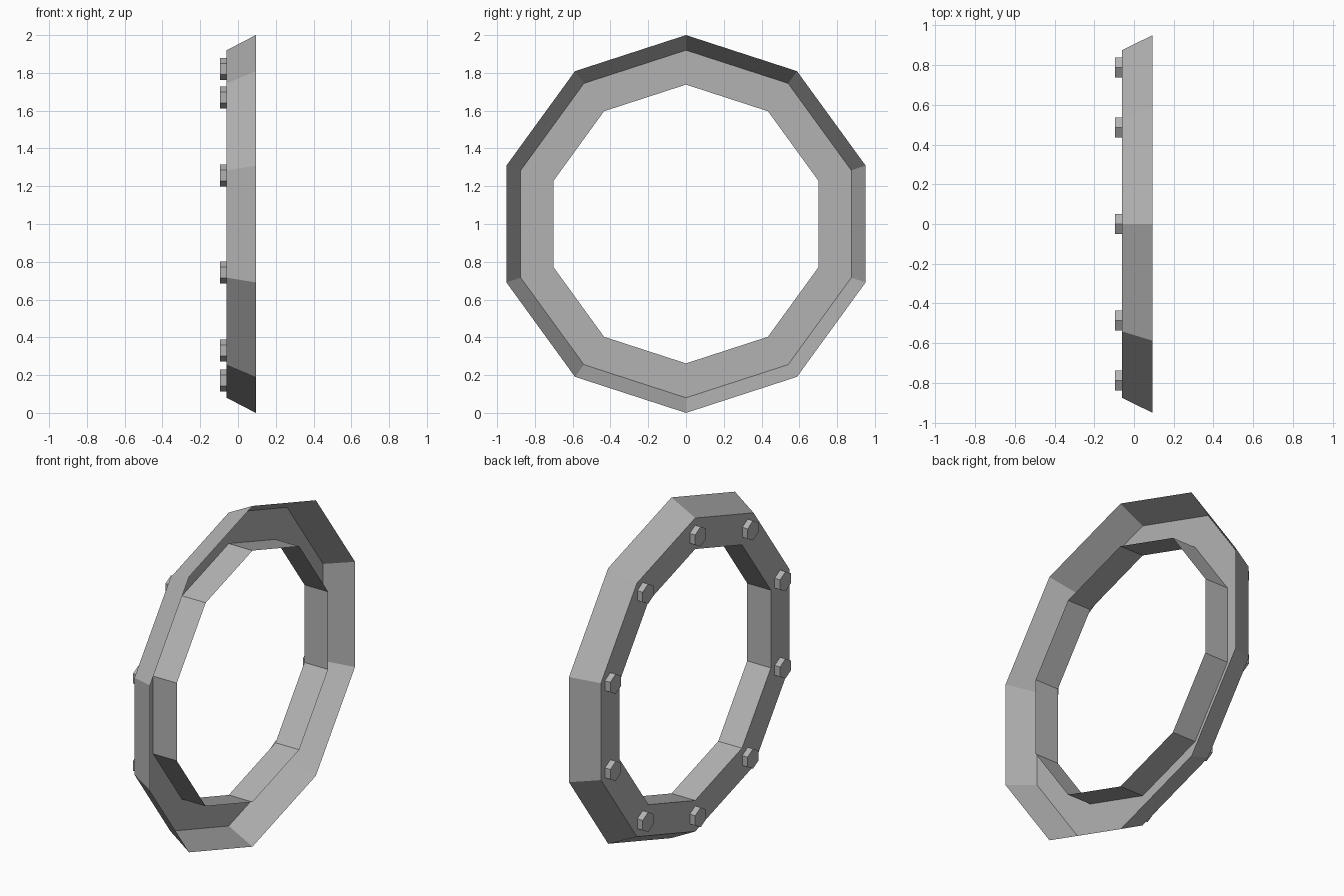
import bpy, bmesh
from math import sin, cos, radians

if "Cube" in bpy.data.objects:
    bpy.data.objects.remove(bpy.data.objects["Cube"])

SIDES = 10
CENTRE_Z = 1.0

metal = bpy.data.materials.new("dark_grey_metal")
metal.diffuse_color = (0.45, 0.45, 0.45, 1)
metal.use_nodes = True
metal.node_tree.nodes["Principled BSDF"].inputs["Base Color"].default_value = metal.diffuse_color


def ring_point(x, radius, i, sides, y0=0.0, z0=CENTRE_Z):
    a = radians(360 / sides * i)
    return (x, y0 + radius * sin(a), z0 + radius * cos(a))


def add_object(name, bm):
    mesh = bpy.data.meshes.new(name)
    bm.to_mesh(mesh)
    bm.free()
    mesh.materials.append(metal)
    obj = bpy.data.objects.new(name, mesh)
    bpy.context.collection.objects.link(obj)
    return obj


def sweep(bm, profile, sides, y0=0.0, z0=CENTRE_Z):
    """Revolve (x, radius) points round the x axis, leaving the ends open."""
    rows = [[bm.verts.new(ring_point(x, r, i, sides, y0, z0)) for i in range(sides)]
            for x, r in profile]
    for a, b in zip(rows, rows[1:]):
        for i in range(sides):
            k = (i + 1) % sides
            bm.faces.new((a[i], a[k], b[k], b[i]))
    return rows


# Ring: open channel with flared outer wall, flat back and straight inner wall
bm = bmesh.new()
sweep(bm, [(0.094, 1.0), (-0.06, 0.92), (-0.06, 0.738), (0.094, 0.738)], SIDES)
add_object("ring_frame", bm)

# Hexagonal bolt heads on the flat back, one at each corner of the ring
for n in range(SIDES):
    _, y, z = ring_point(0, 0.828, n, SIDES)
    if n == 0:
        z -= 0.008  # the top bolt sits slightly lower
    bm = bmesh.new()
    rows = sweep(bm, [(-0.06, 0.058), (-0.095, 0.058)], 6, y, z)
    bm.faces.new(rows[-1])
    add_object(f"bolt_head_{n + 1}", bm)
